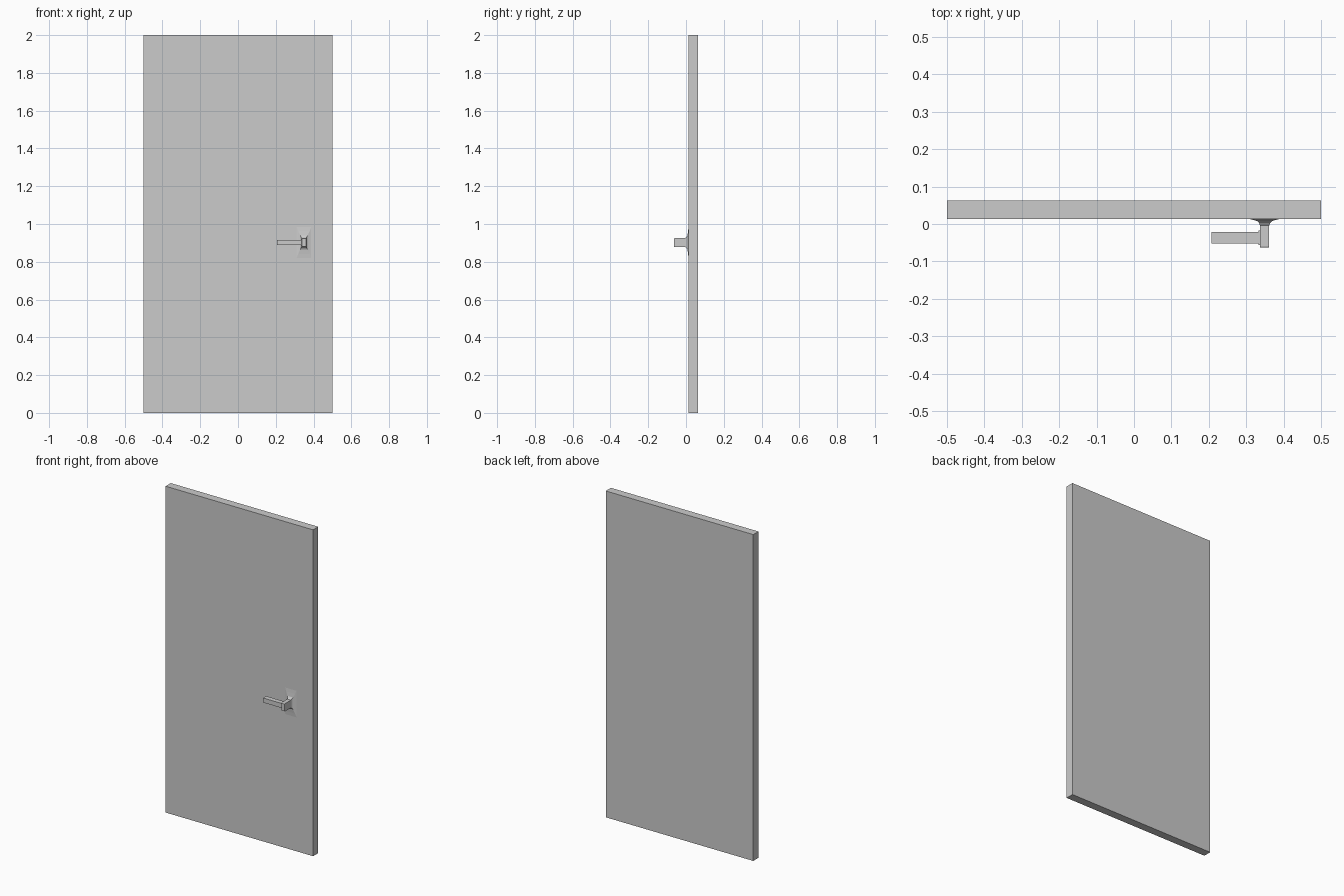
import bpy, bmesh

if "Cube" in bpy.data.objects:
    bpy.data.objects.remove(bpy.data.objects["Cube"])

CX, CZ = 0.349, 0.902  # handle axis


def make_object(name, bm):
    bmesh.ops.recalc_face_normals(bm, faces=bm.faces)
    mesh = bpy.data.meshes.new(name)
    bm.to_mesh(mesh)
    bm.free()
    obj = bpy.data.objects.new(name, mesh)
    bpy.context.collection.objects.link(obj)
    return obj


def box(name, lo, hi):
    bm = bmesh.new()
    bmesh.ops.create_cube(bm, size=1)
    for v in bm.verts:
        v.co = [(a + b) / 2 + c * (b - a) for a, b, c in zip(lo, hi, v.co)]
    return make_object(name, bm)


def rect_loft(name, sections):
    """Skin rectangles given as (y, half width, half height)."""
    bm = bmesh.new()
    rings = [[bm.verts.new((CX + sx * w, y, CZ + sz * h))
              for sx, sz in ((-1, -1), (1, -1), (1, 1), (-1, 1))]
             for y, w, h in sections]
    for a, b in zip(rings, rings[1:]):
        for i in range(4):
            j = (i + 1) % 4
            bm.faces.new((a[i], a[j], b[j], b[i]))
    bm.faces.new(rings[0])
    bm.faces.new(rings[-1])
    return make_object(name, bm)


# Door slab
box("door_panel", (-0.5, 0.013, 0), (0.5, 0.063, 2))

# Flared backplate narrowing into the square handle neck
rect_loft("handle_neck", [
    (0.014, 0.043, 0.092),
    (0.011, 0.030, 0.060),
    (0.008, 0.020, 0.037),
    (0.003, 0.015, 0.029),
    (-0.004, 0.0125, 0.024),
    (-0.060, 0.0125, 0.024),
    (-0.063, 0.0115, 0.022),
])

# Raised collar and lever reaching toward the hinge side
box("lever_collar", (0.333, -0.056, CZ - 0.018), (0.340, -0.018, CZ + 0.018))
box("lever", (0.207, -0.052, CZ - 0.014), (0.338, -0.022, CZ + 0.014))
